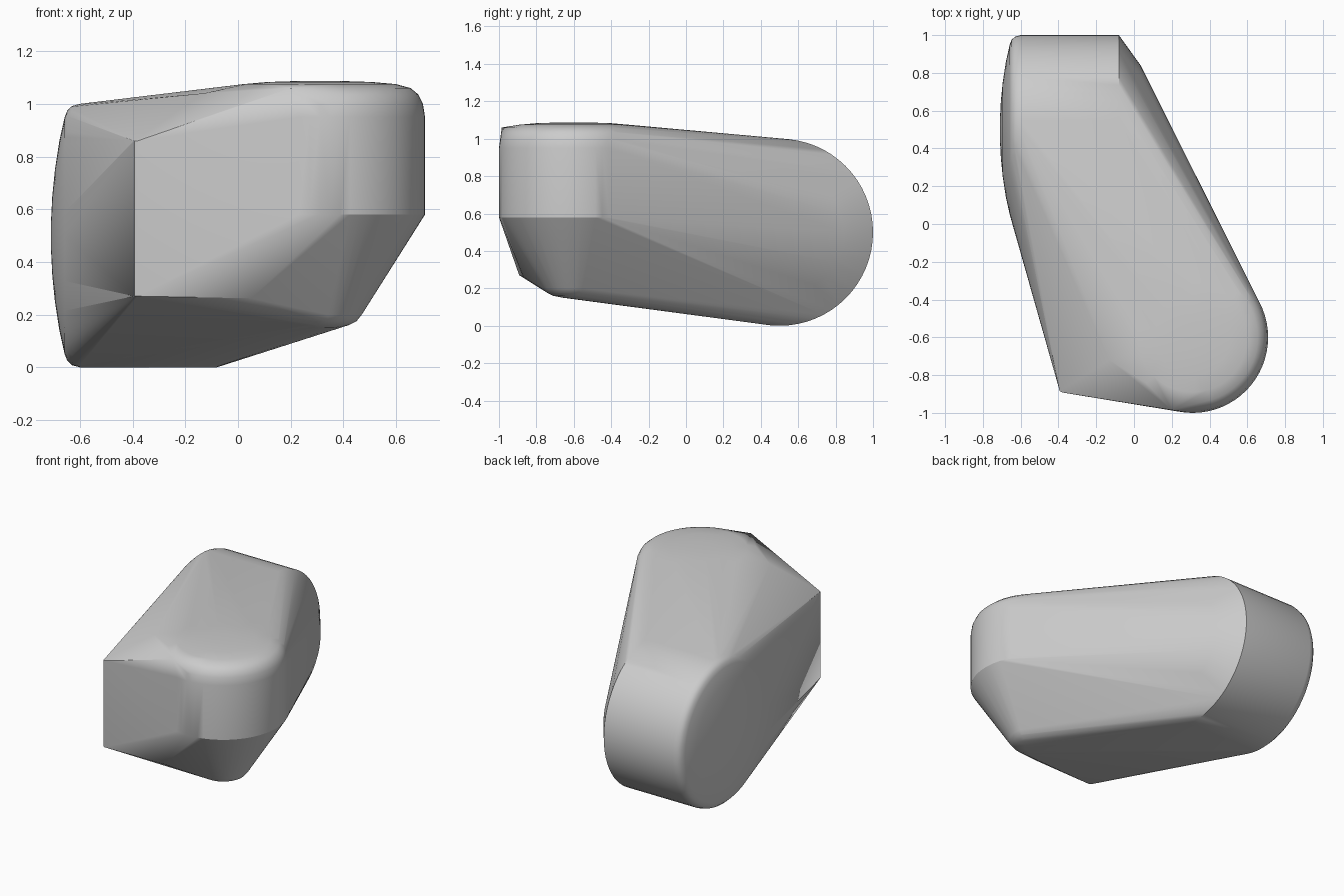
import bpy, bmesh, math

cube = bpy.data.objects.get("Cube")
if cube:
    bpy.data.objects.remove(cube, do_unlink=True)

SIDES = 64
bm = bmesh.new()


def rings(profile, place):
    """Add one circle of points per (offset, radius) pair of the profile."""
    for offset, radius in profile:
        for i in range(SIDES):
            a = math.tau * i / SIDES
            bm.verts.new(place(offset, radius * math.cos(a), radius * math.sin(a)))


# Rear drum lying on its side, domed at both ends, softly rounded on the right
rear_drum = [(-0.71, 0.05), (-0.705, 0.15), (-0.695, 0.25), (-0.678, 0.36),
             (-0.658, 0.45), (-0.648, 0.475), (-0.63, 0.492), (-0.6, 0.5),
             (-0.08, 0.5), (0.035, 0.34)]
rings(rear_drum, lambda h, u, v: (h, 0.5 + u, 0.5 + v))

# Upright front drum with a rounded top and a tapered foot
front_drum = [(0.15, 0.06), (0.16, 0.11), (0.175, 0.14), (0.2, 0.16),
              (0.58, 0.4), (0.95, 0.4), (1.0, 0.392), (1.035, 0.375),
              (1.06, 0.345), (1.075, 0.29), (1.083, 0.2), (1.087, 0.08)]
rings(front_drum, lambda h, u, v: (0.31 + u, -0.6 + v, h))

# Front right corner post, with its slightly softened edge
for z in (0.27, 0.86):
    for x, y in ((-0.397, -0.87), (-0.393, -0.885), (-0.38, -0.892)):
        bm.verts.new((x, y, z))

# Shoulder and chin corners joining the post to the front drum
for corner in ((0.2, -0.985, 1.06), (-0.13, -0.72, 1.04), (0.05, -0.87, 0.262)):
    bm.verts.new(corner)

# Wrap everything in one tight skin
hull = bmesh.ops.convex_hull(bm, input=bm.verts[:])
loose = {g for g in hull["geom_interior"] + hull["geom_unused"]
         if isinstance(g, bmesh.types.BMVert)}
bmesh.ops.delete(bm, geom=list(loose), context="VERTS")
bmesh.ops.recalc_face_normals(bm, faces=bm.faces[:])

mesh = bpy.data.meshes.new("rounded_body")
bm.to_mesh(mesh)
bm.free()
body = bpy.data.objects.new("rounded_body", mesh)
bpy.context.collection.objects.link(body)

# Plain grey material
grey = bpy.data.materials.new("plain_grey")
grey.use_nodes = True
colour = (0.6, 0.6, 0.6, 1.0)
grey.diffuse_color = colour
grey.node_tree.nodes["Principled BSDF"].inputs["Base Color"].default_value = colour
mesh.materials.append(grey)

# Smooth shading with crisp rims
bpy.ops.object.select_all(action="DESELECT")
body.select_set(True)
bpy.context.view_layer.objects.active = body
bpy.ops.object.shade_smooth_by_angle(angle=math.radians(30))
